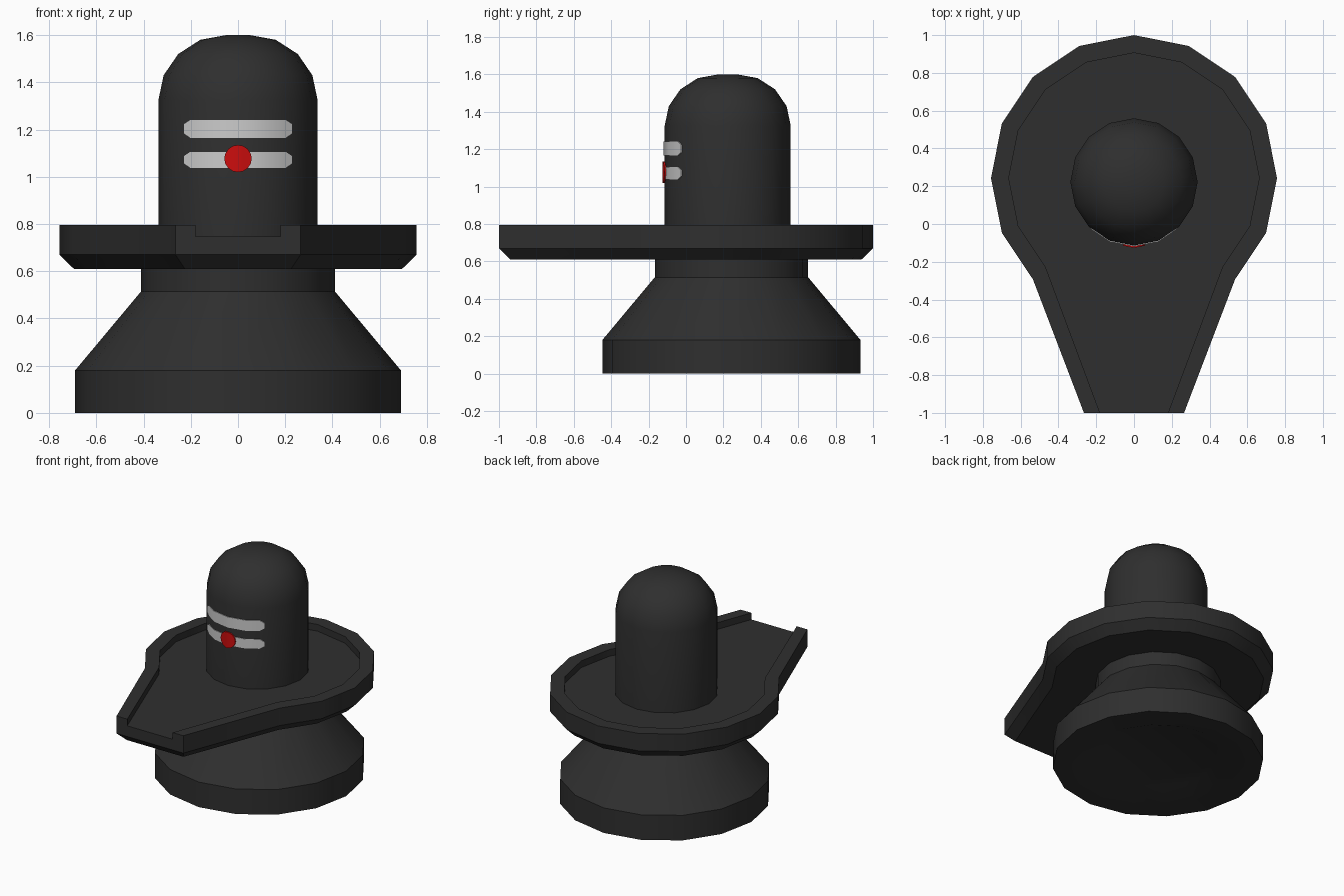
import bpy, bmesh, math

if "Cube" in bpy.data.objects:
    bpy.data.objects.remove(bpy.data.objects["Cube"])

SIDES = 16
BASE_Y = 0.243          # centre of pedestal and basin
COL_Y, COL_R = 0.223, 0.337


def material(name, rgb):
    m = bpy.data.materials.new(name)
    m.diffuse_color = (*rgb, 1)
    m.use_nodes = True
    m.node_tree.nodes["Principled BSDF"].inputs["Base Color"].default_value = m.diffuse_color
    return m


stone = material("dark stone", (0.028, 0.028, 0.028))
ash = material("ash grey", (0.60, 0.60, 0.60))
red = material("red", (0.60, 0.004, 0.004))


def finish(name, bm, mat):
    bmesh.ops.remove_doubles(bm, verts=bm.verts, dist=1e-5)
    bmesh.ops.recalc_face_normals(bm, faces=bm.faces)
    me = bpy.data.meshes.new(name)
    bm.to_mesh(me)
    bm.free()
    ob = bpy.data.objects.new(name, me)
    bpy.context.collection.objects.link(ob)
    me.materials.append(mat)
    bpy.ops.object.select_all(action='DESELECT')
    ob.select_set(True)
    bpy.context.view_layer.objects.active = ob
    bpy.ops.object.shade_smooth_by_angle(angle=math.radians(30))
    return ob


def lathe(name, profile, cy, mat):
    """Closed turned shape from (radius, z) points, capped at both ends."""
    bm = bmesh.new()
    rings = []
    for r, z in profile:
        rings.append([bm.verts.new((r * math.cos(2 * math.pi * i / SIDES),
                                    cy + r * math.sin(2 * math.pi * i / SIDES), z))
                      for i in range(SIDES)])
    for a, b in zip(rings, rings[1:]):
        for i in range(SIDES):
            j = (i + 1) % SIDES
            bm.faces.new((a[i], a[j], b[j], b[i]))
    bm.faces.new(rings[0])
    bm.faces.new(rings[-1])
    return finish(name, bm, mat)


# pedestal with a shallow dished underside
lathe("pedestal", [(0.38, 0.05), (0.51, 0), (0.69, 0), (0.69, 0.18),
                   (0.41, 0.515), (0.41, 0.63)], BASE_Y, stone)

# domed column
lathe("domed_column", [(COL_R, 0.74), (COL_R, 1.325), (0.315, 1.43), (0.253, 1.52),
                       (0.16, 1.58), (0.05, 1.60)], COL_Y, stone)

# drop-shaped basin with raised rim and open spout
bm = bmesh.new()


def drop(r, tip_x, tip_y, z):
    pts = [(tip_x, tip_y)]
    pts += [(r * math.cos(math.radians(a * 22.5)),
             BASE_Y + r * math.sin(math.radians(a * 22.5))) for a in range(-2, 11)]
    pts.append((-tip_x, tip_y))
    return [bm.verts.new((x, y, z)) for x, y in pts]


under = drop(0.695, 0.225, -0.94, 0.61)
low = drop(0.757, 0.265, -1, 0.67)
top = drop(0.757, 0.265, -1, 0.795)
lip = drop(0.663, 0.18, -1, 0.795)
floor = drop(0.663, 0.18, -1, 0.747)
for a, b in ((under, low), (low, top), (top, lip), (lip, floor)):
    for i in range(len(a) - 1):
        bm.faces.new((a[i], a[i + 1], b[i + 1], b[i]))
bm.faces.new(under)
bm.faces.new(floor)
bm.faces.new((under[-1], under[0], low[0], low[-1]))
bm.faces.new((low[-1], low[0], top[0], lip[0], floor[0], floor[-1], lip[-1], top[-1]))
finish("basin", bm, stone)


# painted marks: thin plates bent around the column's facets
def column_y(x):
    x, step = abs(x), 2 * math.pi / SIDES
    k = int(math.asin(x / COL_R) / step + 1e-6)
    (x0, y0), (x1, y1) = [(COL_R * math.sin(n * step), COL_R * math.cos(n * step))
                          for n in (k, k + 1)]
    return COL_Y - (y0 + (y1 - y0) * (x - x0) / (x1 - x0))


def mark(name, columns, z, back, front, mat):
    """columns: (x, half height) from left to right."""
    bm = bmesh.new()
    rings = []
    for x, h in columns:
        y = column_y(x)
        rings.append([bm.verts.new((x, y - d, z + s * h))
                      for d, s in ((back, -1), (front, -1), (front, 1), (back, 1))])
    for a, b in zip(rings, rings[1:]):
        for i in range(4):
            j = (i + 1) % 4
            bm.faces.new((a[i], a[j], b[j], b[i]))
    bm.faces.new(rings[0])
    bm.faces.new(rings[-1])
    finish(name, bm, mat)


bend = COL_R * math.sin(math.pi / 8)
for name, z, half, end in (("upper_stripe", 1.203, 0.038, 0.02),
                           ("lower_stripe", 1.072, 0.034, 0.016)):
    right = [(bend, half), (0.202, half), (0.228, end)]
    mark(name, [(-x, h) for x, h in reversed(right)] + [(0, half)] + right,
         z, -0.001, 0.005, ash)

mark("red_dot", [(-0.058 * math.cos(math.pi * i / 8),
                  max(0.001, 0.058 * math.sin(math.pi * i / 8))) for i in range(9)],
     1.077, 0.003, 0.012, red)
